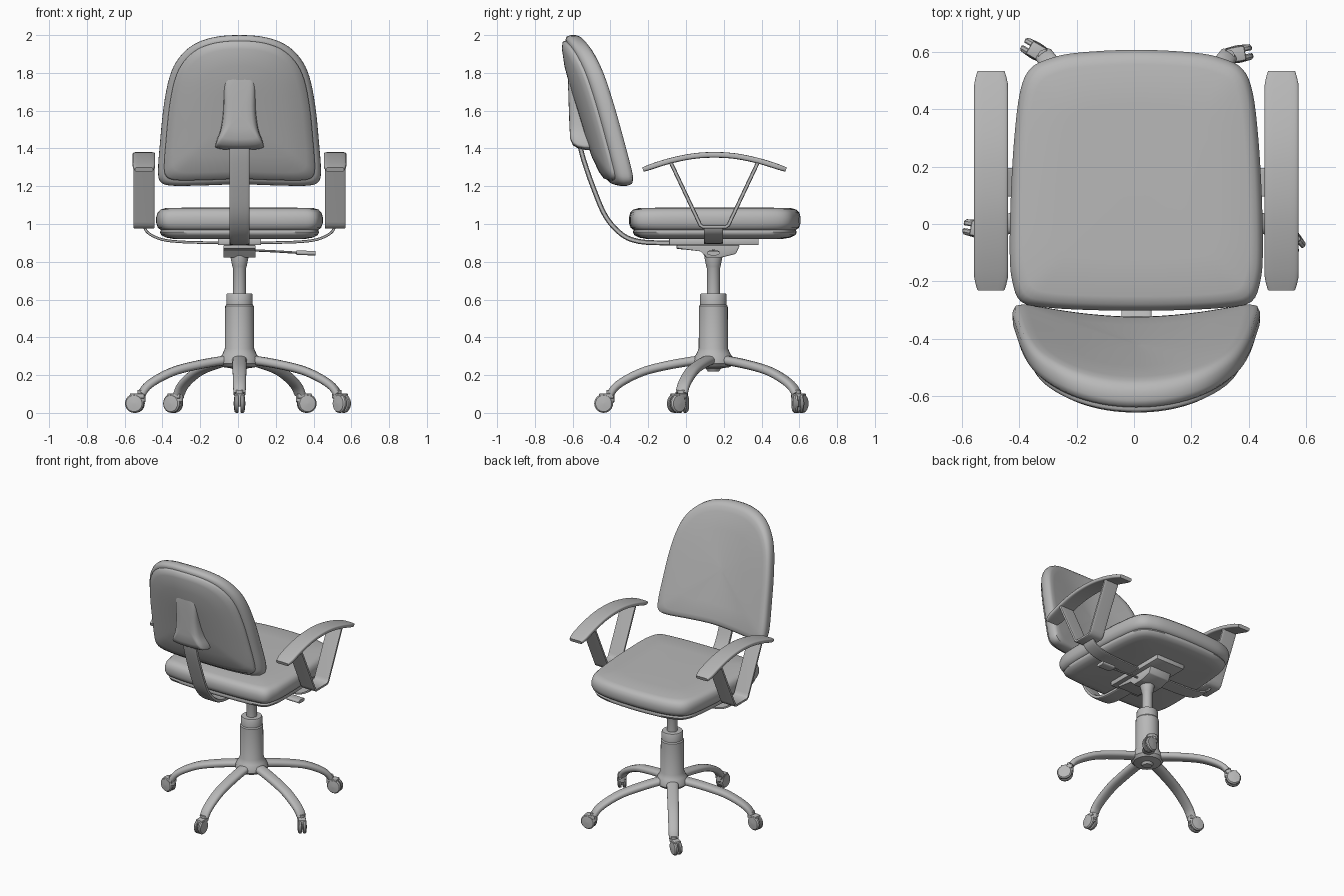
import bpy, bmesh
from math import sin, cos, pi, radians, copysign
from mathutils import Vector, Matrix

cube = bpy.data.objects.get("Cube")
if cube:
    bpy.data.objects.remove(cube, do_unlink=True)

CX, CY = 0.008, 0.145          # chair axis

grey = bpy.data.materials.new("plain grey")
grey.use_nodes = True
grey.diffuse_color = (0.48, 0.48, 0.48, 1)
grey.node_tree.nodes["Principled BSDF"].inputs["Base Color"].default_value = (0.48, 0.48, 0.48, 1)


def finish(name, bm, angle=40):
    bmesh.ops.recalc_face_normals(bm, faces=bm.faces)
    mesh = bpy.data.meshes.new(name)
    bm.to_mesh(mesh)
    bm.free()
    mesh.materials.append(grey)
    ob = bpy.data.objects.new(name, mesh)
    bpy.context.collection.objects.link(ob)
    bpy.ops.object.select_all(action="DESELECT")
    ob.select_set(True)
    bpy.context.view_layer.objects.active = ob
    bpy.ops.object.shade_smooth_by_angle(angle=radians(angle))


def spline(pts, n=4, closed=False):
    """Catmull-Rom curve through the points."""
    pts = [Vector(p) for p in pts]
    count = len(pts)
    get = (lambda i: pts[i % count]) if closed else (lambda i: pts[max(0, min(count - 1, i))])
    out = []
    for i in range(count if closed else count - 1):
        a, b, c, d = (get(i + k) for k in (-1, 0, 1, 2))
        for j in range(n):
            t = j / n
            out.append(0.5 * (2 * b + (c - a) * t + (2 * a - 5 * b + 4 * c - d) * t ** 2
                              + (3 * b - a - 3 * c + d) * t ** 3))
    return out if closed else out + [pts[-1]]


def loft(bm, rings):
    """Skin a list of closed rings and cap both ends."""
    rows = [[bm.verts.new(p) for p in ring] for ring in rings]
    n = len(rows[0])
    for a, b in zip(rows, rows[1:]):
        for i in range(n):
            bm.faces.new((a[i], a[(i + 1) % n], b[(i + 1) % n], b[i]))
    bm.faces.new(rows[0])
    bm.faces.new(rows[-1])


def pad(name, half, centre, layers, place):
    """Cushion from a mirrored half outline; layers are (scale, height)."""
    full = half + [(-x, y) for x, y in half[-2:0:-1]]
    outline = spline(full, 4, True)
    bm = bmesh.new()
    loft(bm, [[place(p.x * s, centre + (p.y - centre) * s, h) for p in outline]
              for s, h in layers])
    finish(name, bm, 50)


def sweep(name, path, side, width, thick, power=0.5, segs=16, taper=None):
    """Sweep a rounded section along a path; side is the width direction."""
    side = Vector(side).normalized()
    path = [Vector(p) for p in path]
    rings = []
    for i, p in enumerate(path):
        tangent = path[min(i + 1, len(path) - 1)] - path[max(i - 1, 0)]
        normal = side.cross(tangent).normalized()
        k = taper(i / (len(path) - 1)) if taper else 1
        ring = []
        for j in range(segs):
            a = 2 * pi * (j + 0.5) / segs
            u = copysign(abs(cos(a)) ** power, cos(a)) * width / 2 * k
            v = copysign(abs(sin(a)) ** power, sin(a)) * thick / 2 * k
            ring.append(p + side * u + normal * v)
        rings.append(ring)
    bm = bmesh.new()
    loft(bm, rings)
    finish(name, bm)


def lathe(name, profile, matrix, segs=28):
    bm = bmesh.new()
    loft(bm, [[matrix @ Vector((r * cos(2 * pi * i / segs), r * sin(2 * pi * i / segs), z))
               for i in range(segs)] for r, z in profile])
    finish(name, bm, 35)


def box(name, x, y, z, matrix=Matrix(), bevel=0.006):
    bm = bmesh.new()
    loft(bm, [[Vector((a, b, c)) for a, b in
               ((x[0], y[0]), (x[1], y[0]), (x[1], y[1]), (x[0], y[1]))] for c in z])
    bmesh.ops.bevel(bm, geom=bm.edges[:], offset=bevel, segments=2, affect="EDGES", profile=0.5)
    bm.transform(matrix)
    finish(name, bm)


AXIS = Matrix.Translation((CX, CY, 0))

# Hub, column and gas lift
lathe("column", [(0.005, 0.22), (0.03, 0.22), (0.04, 0.235), (0.09, 0.243), (0.108, 0.262),
                 (0.106, 0.288), (0.09, 0.312), (0.078, 0.34), (0.076, 0.565), (0.07, 0.573),
                 (0.07, 0.625), (0.066, 0.632), (0.034, 0.633), (0.034, 0.765), (0.038, 0.775),
                 (0.048, 0.825), (0.048, 0.85), (0.005, 0.85)], AXIS)

# Five curved legs, each with a hooded twin-wheel caster
leg_path = spline([(0.05, 0.283), (0.2, 0.26), (0.35, 0.226), (0.45, 0.183), (0.515, 0.14),
                   (0.545, 0.1)])
wheel = [(0.005, 0.0), (0.046, 0.0), (0.05, 0.004), (0.05, 0.014), (0.043, 0.022), (0.005, 0.026)]
for k, yaw in enumerate((-90, -50, 10, 150, 170)):
    ang = radians(-90 + 72 * k)
    out = Vector((cos(ang), sin(ang), 0))
    base = Vector((CX, CY, 0))
    sweep("leg", [base + out * p.x + Vector((0, 0, p.y)) for p in leg_path],
          (-sin(ang), cos(ang), 0), 0.074, 0.046, 0.8, taper=lambda t: 1.08 - 0.2 * t)
    turn = Matrix.Translation(base + out * 0.545) @ Matrix.Rotation(radians(yaw), 4, "Z")
    lathe("caster_stem", [(0.012, 0.05), (0.022, 0.06), (0.022, 0.12), (0.012, 0.12)], turn, 14)
    box("caster_fork", (-0.012, 0.06), (-0.008, 0.008), (0.035, 0.092), turn, 0.003)
    box("caster_hood", (-0.018, 0.06), (-0.026, 0.026), (0.076, 0.103), turn)
    for s in (-1, 1):
        lathe("caster_wheel", wheel, turn @ Matrix.Translation((0.036, s * 0.005, 0.05))
              @ Matrix.Rotation(-s * pi / 2, 4, "X"), 24)

# Tilt mechanism, mounting plate and lever
profile = [(-0.05, 0.888), (-0.05, 0.868), (0.08, 0.86), (0.105, 0.822), (0.185, 0.822),
           (0.265, 0.842), (0.285, 0.888)]
bm = bmesh.new()
loft(bm, [[Vector((CX + x, y, z)) for y, z in profile] for x in (-0.085, 0.085)])
bmesh.ops.bevel(bm, geom=bm.edges[:], offset=0.005, segments=2, affect="EDGES", profile=0.5)
finish("tilt_mechanism", bm)
box("mounting_plate", (CX - 0.115, CX + 0.115), (-0.09, 0.385), (0.888, 0.924))
sweep("lever_rod", [(0.05, CY, 0.862), (0.2, CY, 0.855), (0.33, CY, 0.847)],
      (0, 1, 0), 0.014, 0.012, 1, 10)
sweep("lever_handle", [(0.31, CY, 0.848), (0.335, CY, 0.847), (0.39, CY, 0.846), (0.41, CY, 0.846)],
      (0, 1, 0), 0.065, 0.024, 0.6)

# Seat pan and cushion
seat = [(0, 0.607), (0.2, 0.597), (0.3, 0.577), (0.37, 0.54), (0.405, 0.46), (0.425, 0.3),
        (0.437, 0.1), (0.441, -0.1), (0.432, -0.2), (0.402, -0.27), (0.32, -0.29),
        (0.18, -0.299), (0, -0.302)]
flat = lambda u, v, h: Vector((CX + u, v, h))
pad("seat_pan", seat, 0.15, [(0.05, 0.92), (0.78, 0.92), (0.88, 0.928), (0.94, 0.942),
                             (0.955, 0.957), (0.94, 0.972), (0.05, 0.972)], flat)
pad("seat_cushion", seat, 0.15, [(0.05, 0.967), (0.94, 0.967), (0.98, 0.98), (1, 1.005),
                                 (1, 1.035), (0.985, 1.06), (0.95, 1.076), (0.89, 1.084),
                                 (0.6, 1.087), (0.05, 1.088)], flat)

# Leaning backrest, wrapped more towards the top: cushion, shell and bracket cover
lean = lambda z: -0.318 - 0.3 * (z - 1.25)
wrap = lambda z: 0.3 + 0.35 * (z - 1.25)
bent = lambda u, z, h: Vector((CX + u, lean(z) + wrap(z) * u * u - h, z))
back = [(0, 2.0), (0.13, 1.99), (0.24, 1.952), (0.32, 1.88), (0.37, 1.78), (0.402, 1.62),
        (0.421, 1.43), (0.431, 1.29), (0.42, 1.225), (0.36, 1.203), (0.2, 1.204), (0, 1.21)]
pad("back_cushion", back, 1.58, [(0.05, 0), (0.6, 0.001), (0.87, 0.004), (0.94, 0.01),
                                 (0.98, 0.02), (1, 0.042), (0.998, 0.072), (0.98, 0.092),
                                 (0.94, 0.103), (0.05, 0.103)], bent)
pad("back_shell", back, 1.59, [(0.05, 0.09), (0.92, 0.09), (0.925, 0.112), (0.91, 0.122),
                               (0.82, 0.136), (0.6, 0.15), (0.3, 0.154), (0.05, 0.154)], bent)
cover = [(0, 1.82), (0.05, 1.805), (0.08, 1.75), (0.086, 1.6), (0.1, 1.5), (0.125, 1.43),
         (0.115, 1.4), (0, 1.392)]
fade = lambda z: max(0.0, min(1.0, (1.86 - z) / 0.46))
pad("bracket_cover", cover, 1.58, [(1, 0.0), (1, 0.35), (0.96, 0.65), (0.87, 0.87),
                                   (0.7, 0.98), (0.4, 1.0), (0.05, 1.0)],
    lambda u, z, h: Vector((CX + u, lean(z) - 0.128 - h * 0.122 * fade(z), z)))

# Flat bar from the mechanism up to the backrest
bar = spline([(CX, 0.05, 0.9), (CX, -0.12, 0.9), (CX, -0.25, 0.908), (CX, -0.34, 0.945),
              (CX, -0.425, 1.04), (CX, -0.49, 1.19), (CX, -0.545, 1.35), (CX, -0.57, 1.46)], 5)
sweep("back_bar", bar, (1, 0, 0), 0.105, 0.026, 0.3)

# Armrests: arched pad, V-shaped support and bracket under the seat
for s in (-1, 1):
    x = CX + s * 0.506
    arch = spline([(x, -0.228, 1.288), (x, -0.1, 1.33), (x, 0.03, 1.358), (x, 0.15, 1.366),
                   (x, 0.27, 1.358), (x, 0.4, 1.33), (x, 0.53, 1.288)], 5)
    sweep("armrest_pad", arch, (1, 0, 0), 0.119, 0.03, 0.4, 20,
          lambda t: 0.8 + 0.2 * min(1, min(t, 1 - t) * 14))
    support = [(x, -0.085, 1.335), (x, 0.066, 1.015), (x, 0.075, 0.995), (x, 0.09, 0.985),
               (x, 0.21, 0.985), (x, 0.225, 0.995), (x, 0.234, 1.015), (x, 0.385, 1.335)]
    sweep("armrest_support", support, (1, 0, 0), 0.11, 0.02, 0.25)
    bracket = spline([(x, CY, 0.985), (CX + s * 0.48, CY, 0.95),
                      (CX + s * 0.41, CY, 0.918), (CX + s * 0.3, CY, 0.905),
                      (CX + s * 0.1, CY, 0.9)], 5)
    sweep("armrest_bracket", bracket, (0, 1, 0), 0.1, 0.014, 0.25)
